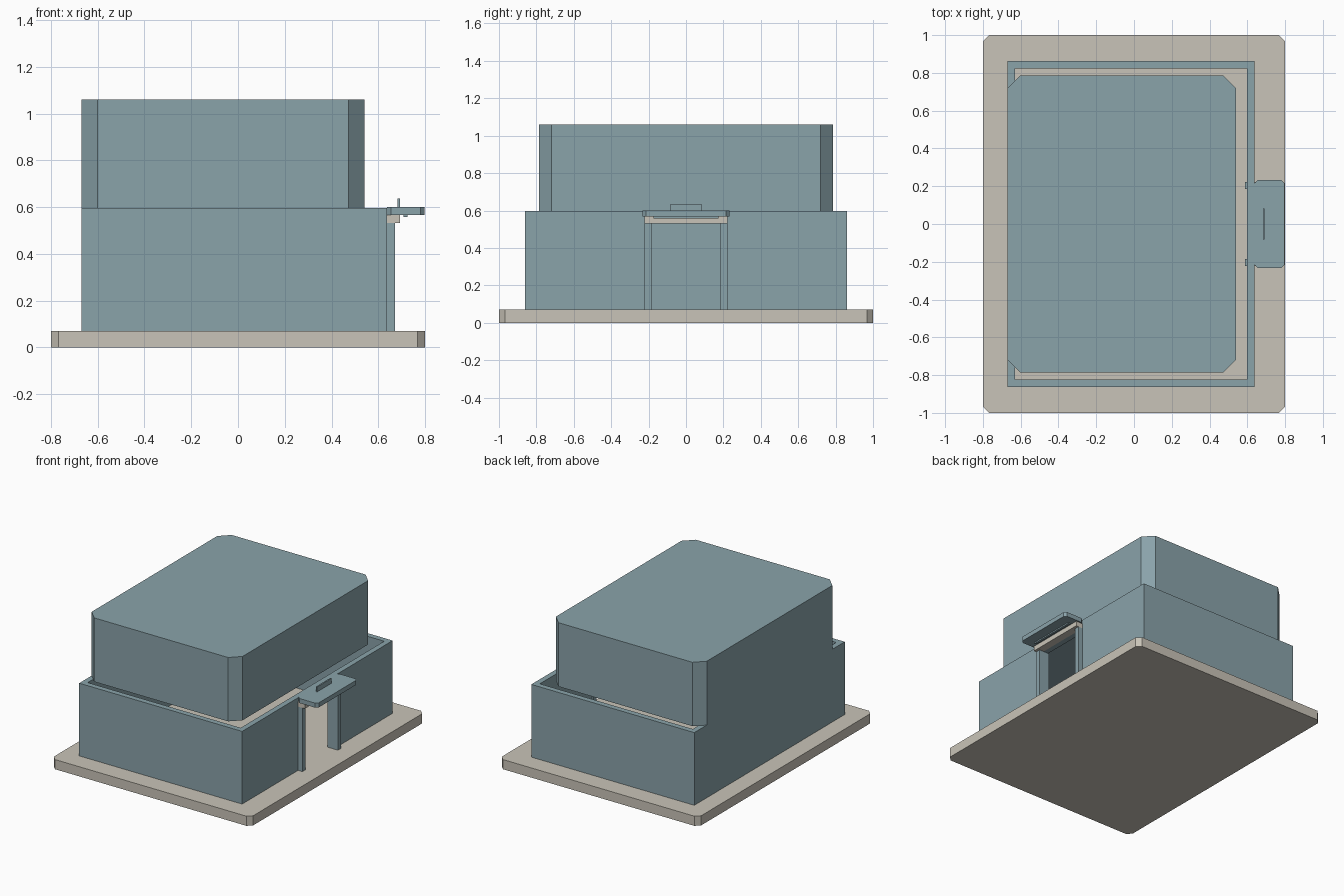
import bpy, bmesh

cube = bpy.data.objects.get("Cube")
if cube:
    bpy.data.objects.remove(cube, do_unlink=True)


def material(name, rgb):
    m = bpy.data.materials.new(name)
    m.use_nodes = True
    m.diffuse_color = (*rgb, 1)
    m.node_tree.nodes["Principled BSDF"].inputs["Base Color"].default_value = (*rgb, 1)
    return m


teal = material("muted teal", (0.254, 0.366, 0.402))
stone = material("warm stone", (0.584, 0.552, 0.479))


def prism(name, outline, z0, z1, mat):
    """Extrude a flat outline from z0 up to z1."""
    bm = bmesh.new()
    base = bm.faces.new([bm.verts.new((x, y, z0)) for x, y in outline])
    top = bmesh.ops.extrude_face_region(bm, geom=[base], use_keep_orig=True)["geom"]
    bmesh.ops.translate(bm, vec=(0, 0, z1 - z0),
                        verts=[v for v in top if isinstance(v, bmesh.types.BMVert)])
    bmesh.ops.recalc_face_normals(bm, faces=bm.faces)
    mesh = bpy.data.meshes.new(name)
    bm.to_mesh(mesh)
    bm.free()
    mesh.materials.append(mat)
    obj = bpy.data.objects.new(name, mesh)
    bpy.context.collection.objects.link(obj)
    return obj


def rect(x0, x1, y0, y1, c=0):
    """Rectangle outline with corners cut off by c."""
    if not c:
        return [(x0, y0), (x1, y0), (x1, y1), (x0, y1)]
    return [(x0 + c, y0), (x1 - c, y0), (x1, y0 + c), (x1, y1 - c),
            (x1 - c, y1), (x0 + c, y1), (x0, y1 - c), (x0, y0 + c)]


FLOOR, WALL_TOP, DOOR_TOP, ROOF = 0.07, 0.597, 0.532, 1.06
LEFT, RIGHT, DEPTH, T = -0.67, 0.637, 0.862, 0.04
DOOR = 0.222

# Base slab
prism("base_slab", rect(-0.8, 0.8, -1, 1, 0.032), 0, FLOOR, stone)

# Lower walls: one wrap-around outline, open at the doorway
half = [(RIGHT, DOOR), (RIGHT, DEPTH), (LEFT, DEPTH)]
inner = [(LEFT + T, DEPTH - T), (RIGHT - T, DEPTH - T), (RIGHT - T, DOOR)]
flip = lambda pts: [(x, -y) for x, y in reversed(pts)]
prism("lower_walls", half + flip(half) + flip(inner) + inner, FLOOR, WALL_TOP, teal)
prism("door_header", rect(RIGHT - T, RIGHT, -DOOR, DOOR), DOOR_TOP, WALL_TOP, teal)

# Upper storey
prism("upper_storey", rect(LEFT, 0.54, -0.787, 0.787, 0.068), WALL_TOP, ROOF, teal)

# Entrance: jambs, lintel, canopy and its trim
for side, label in ((1, "left"), (-1, "right")):
    y0, y1 = sorted((side * 0.185, side * DOOR))
    prism("door_jamb_" + label, rect(0.588, 0.672, y0, y1), FLOOR, DOOR_TOP, teal)
prism("door_lintel", rect(RIGHT, 0.692, -DOOR, DOOR), DOOR_TOP, 0.567, stone)
prism("canopy", rect(RIGHT, 0.798, -0.232, 0.232, 0.018), 0.567, 0.6, teal)
prism("canopy_fin", rect(0.682, 0.692, -0.083, 0.083), 0.6, 0.636, teal)
prism("canopy_light_strip", rect(0.708, 0.724, -0.175, 0.175), 0.558, 0.567, teal)
